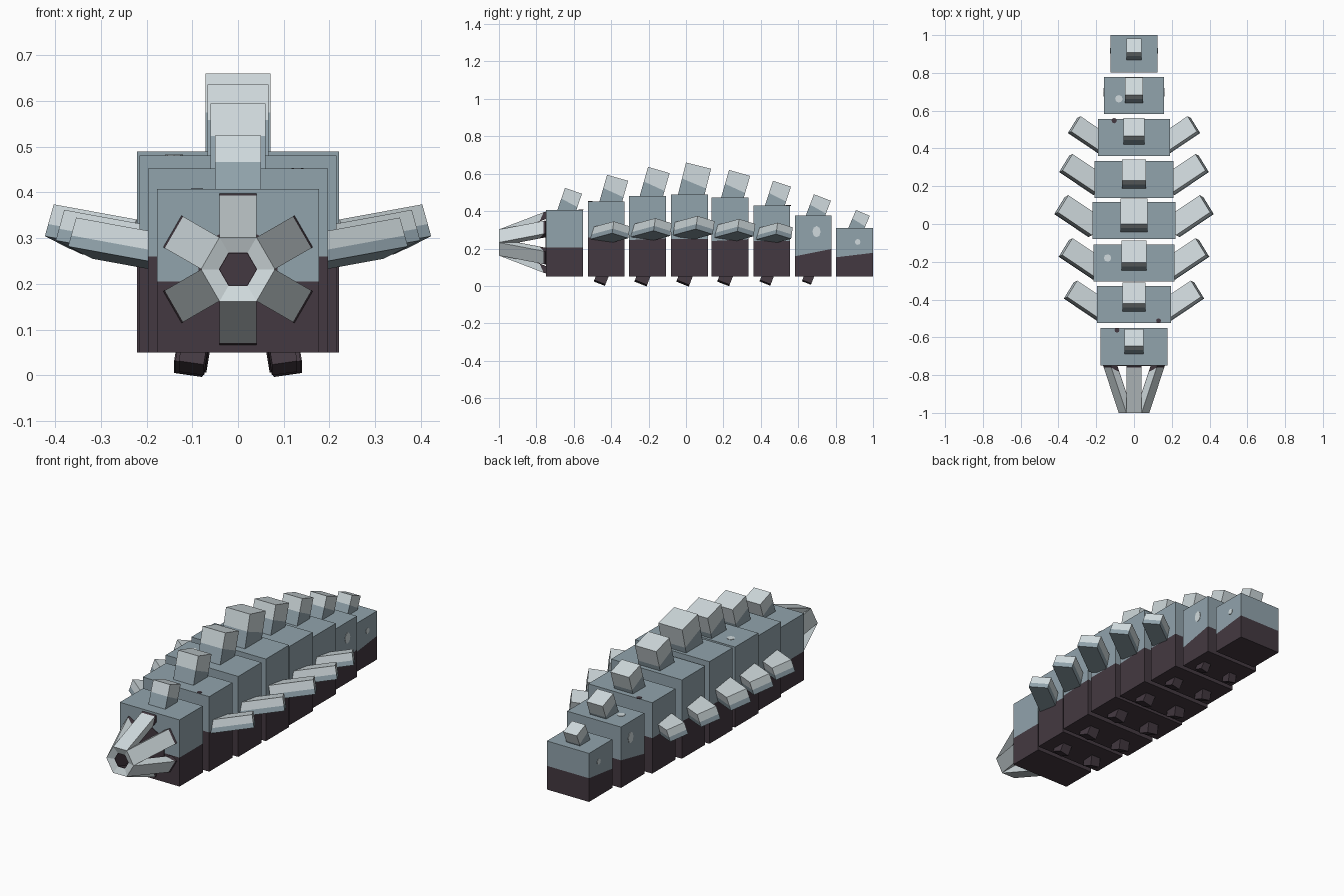
import bpy, bmesh, math
from mathutils import Matrix, Vector

old = bpy.data.objects.get("Cube")
if old:
    bpy.data.objects.remove(old, do_unlink=True)


def lin(c):
    c /= 255
    return c / 12.92 if c <= 0.04045 else ((c + 0.055) / 1.055) ** 2.4


def material(name, rgb):
    m = bpy.data.materials.new(name)
    col = [lin(c) for c in rgb] + [1]
    m.diffuse_color = col
    m.use_nodes = True
    m.node_tree.nodes["Principled BSDF"].inputs["Base Color"].default_value = col
    return m


MATS = [material("slate_blue", (145, 163, 172)),
        material("dark_plum", (68, 57, 65)),
        material("pale_grey", (208, 218, 221))]
SLATE, DARK, PALE = range(3)


def finish(name, bm, matrix):
    me = bpy.data.meshes.new(name)
    bm.to_mesh(me)
    bm.free()
    for m in MATS:
        me.materials.append(m)
    ob = bpy.data.objects.new(name, me)
    ob.matrix_world = matrix
    bpy.context.collection.objects.link(ob)
    return ob


def frame(centre, x, y, z):
    m = Matrix((x, y, z)).transposed().to_4x4()
    m.translation = centre
    return m


def box(name, centre, dims, axes, base, cuts=()):
    """Box with local axes; each cut (point, normal, colour) recolours the side its normal points to."""
    bm = bmesh.new()
    bmesh.ops.create_cube(bm, size=1)
    bmesh.ops.scale(bm, vec=dims, verts=bm.verts)
    for co, no, _ in cuts:
        bmesh.ops.bisect_plane(bm, geom=bm.verts[:] + bm.edges[:] + bm.faces[:],
                               plane_co=co, plane_no=no)
    for f in bm.faces:
        f.material_index = base
        c = f.calc_center_median()
        for co, no, colour in cuts:
            if (c - Vector(co)).dot(Vector(no)) > 1e-6:
                f.material_index = colour
    return finish(name, bm, frame(Vector(centre), *axes))


def plate(name, centre, normal, r1, r2, colour, sides=8):
    """Thin painted spot lying on a surface."""
    bm = bmesh.new()
    bmesh.ops.create_cone(bm, segments=sides, radius1=1, radius2=1, depth=0.004, cap_ends=True)
    bmesh.ops.scale(bm, vec=(r1, r2, 1), verts=bm.verts)
    for f in bm.faces:
        f.material_index = colour
    n = Vector(normal)
    u = Vector((1, 0, 0)) if abs(n.x) < 0.5 else Vector((0, 1, 0))
    return finish(name, bm, frame(Vector(centre), u, n.cross(u), n))


X, Y, Z = Vector((1, 0, 0)), Vector((0, 1, 0)), Vector((0, 0, 1))
FLOOR = 0.05

# y start, half width, top, paint line height, paint line slope along y
SEGMENTS = [(-0.748, 0.177, 0.407, 0.205, 0.00),
            (-0.525, 0.197, 0.452, 0.255, -0.05),
            (-0.305, 0.215, 0.481, 0.250, 0.05),
            (-0.080, 0.221, 0.490, 0.250, 0.00),
            (0.137, 0.210, 0.472, 0.245, 0.05),
            (0.360, 0.190, 0.430, 0.240, 0.00),
            (0.582, 0.160, 0.376, 0.178, 0.20),
            (0.803, 0.125, 0.310, 0.165, 0.12)]
# top front corner y and z, depth, half width, lean in degrees
SPINES = [(-0.647, 0.524, 0.096, 0.050, 19),
          (-0.422, 0.594, 0.117, 0.060, 16),
          (-0.203, 0.636, 0.120, 0.067, 16),
          (0.000, 0.660, 0.138, 0.071, 14),
          (0.230, 0.620, 0.117, 0.063, 16),
          (0.465, 0.562, 0.101, 0.055, 18),
          (0.684, 0.490, 0.097, 0.048, 21),
          (0.909, 0.406, 0.080, 0.040, 23)]

for i, ((y0, hw, top, line, slope), (sy, sz, d, shw, lean)) in enumerate(zip(SEGMENTS, SPINES), 1):
    # body block, dark underside
    mid, zc = y0 + 0.0985, (FLOOR + top) / 2
    box(f"body_segment_{i}", (0, mid, zc), (2 * hw, 0.197, top - FLOOR), (X, Y, Z), SLATE,
        [((0, 0, line - zc), (0, slope, -1), DARK)])
    # back spine leaning to the rear, pale upper part
    a = math.radians(lean)
    up, back = Vector((0, math.sin(a), math.cos(a))), Vector((0, math.cos(a), -math.sin(a)))
    h = sz - top + 0.06
    c = Vector((0, sy, sz)) + back * d / 2 - up * h / 2
    box(f"back_spine_{i}", c, (2 * shw, d, h), (X, back, up), SLATE,
        [((0, 0, h / 2 - 0.58 * (sz - top)), (0, 0.15, 1), PALE)])

# side fins, swept back and up: tip's upper front corner, width, thickness
FINS = {2: (0.354, -0.386, 0.345, 0.105, 0.066),
        3: (0.380, -0.164, 0.362, 0.108, 0.070),
        4: (0.403, 0.062, 0.374, 0.110, 0.073),
        5: (0.378, 0.284, 0.358, 0.105, 0.069),
        6: (0.333, 0.490, 0.338, 0.098, 0.064)}
for side, label in ((1, "left"), (-1, "right")):
    mirror = Vector((side, 1, 1))
    along = Vector((0.82, 0.55, 0.15)).normalized()
    wide = Vector((-0.53, 0.80, -0.26))
    wide = (wide - along * wide.dot(along)).normalized()
    thick = along.cross(wide)
    for i, (x, y, z, w, t) in FINS.items():
        c = Vector((x, y, z)) + wide * w / 2 - thick * t / 2 - along * 0.11
        # the width axis flips with the side so that the frame stays right handed
        axes = [along * mirror, wide * mirror * side, thick * mirror]
        box(f"{label}_fin_{i}", c * mirror, (0.22, w, t), axes, SLATE,
            [((0, 0, -0.12 * t), (0, 0, 1), PALE)])

    # stub legs, slanting outward and forward
    for i in range(2, 8):
        y0, hw = SEGMENTS[i - 1][:2]
        s = hw / 0.221
        down = Vector((0.15, -0.36, -0.92)).normalized()
        lx = (X - down * down.x).normalized()
        ly = down.cross(lx)
        foot = Vector((0.045 + 0.29 * hw, y0 + 0.063, 0.031 - 0.017 * s))
        axes = [lx * mirror * side, ly * mirror, down * mirror]
        box(f"{label}_leg_{i}", (foot - down * 0.04) * mirror,
            (0.062 * s, 0.072 * s, 0.08), axes, DARK)

# ring of six mouth claws converging to the front
tilt = math.radians(21)
L, T = 0.267, 0.038
for k in range(6):
    a = math.radians(90 + 60 * k)
    out = Vector((math.cos(a), 0, math.sin(a)))
    fwd = -Y * math.cos(tilt) - out * math.sin(tilt)
    nrm = out * math.cos(tilt) - Y * math.sin(tilt)
    c = Vector((0, -1, 0.232)) + out * 0.07 - nrm * T / 2 - fwd * L / 2
    box(f"mouth_claw_{k + 1}", c, (L, 0.08, T), (fwd, nrm.cross(fwd), nrm), PALE,
        [((-L / 2 + 0.03, 0, 0), (-1, 0, -1.0), DARK),
         ((0, 0, -T / 2 + 0.002), (0, 0, -1), DARK)])
plate("mouth_opening", (0, -0.749, 0.232), -Y, 0.10, 0.10, DARK, 6)

# painted spots
for side in (1, -1):
    plate("side_spot_7", (side * 0.160, 0.698, 0.29), X * side, 0.022, 0.030, PALE)
    plate("side_spot_8", (side * 0.125, 0.918, 0.235), X * side, 0.015, 0.016, PALE)
for n, x, y, z, r, col in (("7", -0.08, 0.663, 0.376, 0.02, PALE), ("3", -0.14, -0.18, 0.481, 0.02, PALE),
                           ("6", -0.105, 0.547, 0.43, 0.014, DARK), ("1", -0.09, -0.562, 0.407, 0.013, DARK),
                           ("2", 0.13, -0.512, 0.452, 0.013, DARK)):
    plate("top_spot_" + n, (x, y, z), Z, r, r, col)
